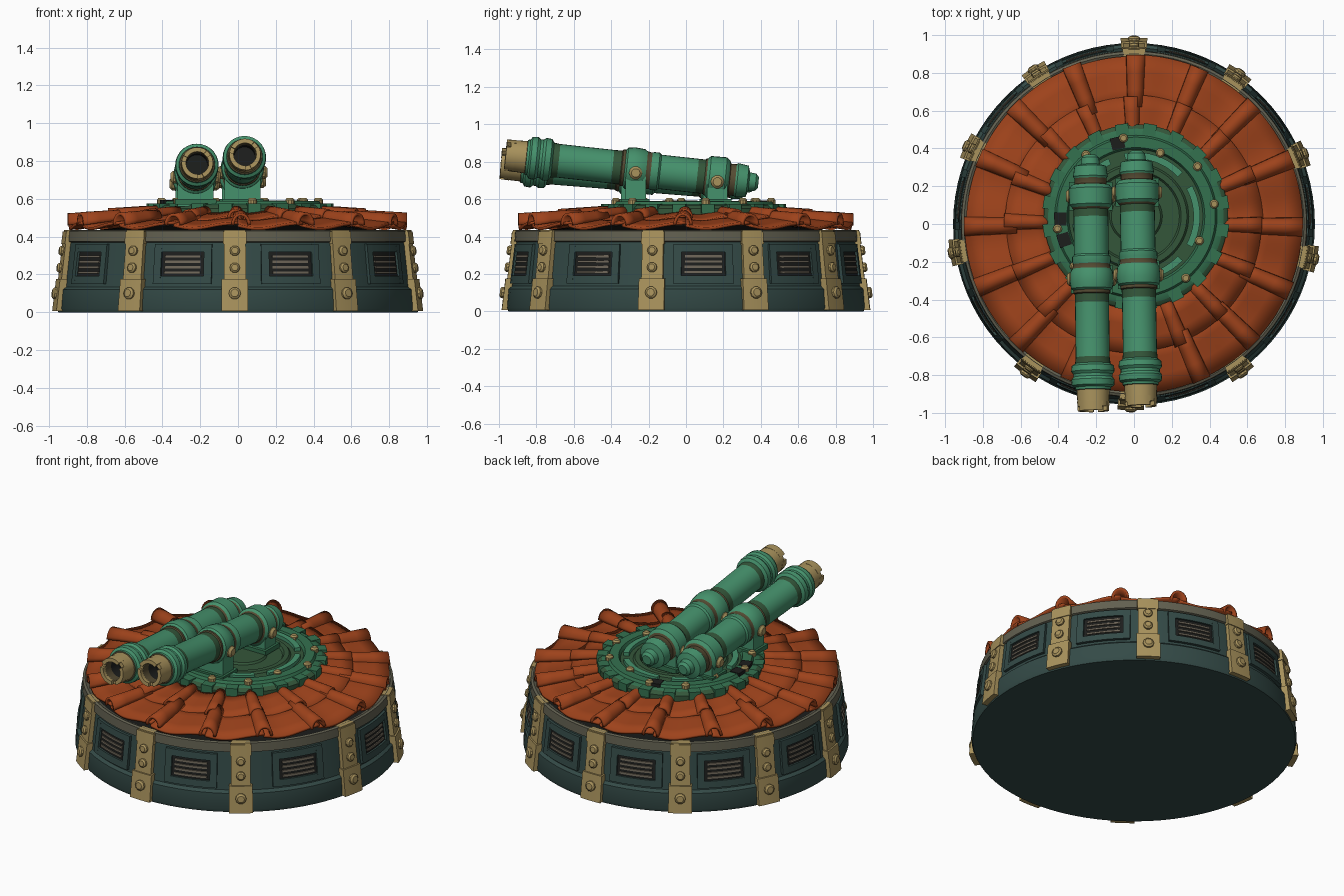
import bpy, bmesh, math, random
from mathutils import Matrix, Vector

if "Cube" in bpy.data.objects:
    bpy.data.objects.remove(bpy.data.objects["Cube"])

random.seed(4)
TAU = 2 * math.pi
COLOURS = {
    "dark_teal": (0.034, 0.069, 0.063), "roof_orange": (0.34, 0.055, 0.011),
    "brass_tan": (0.392, 0.287, 0.107), "rim_grey": (0.122, 0.117, 0.08),
    "barrel_green": (0.06, 0.285, 0.15), "ring_green": (0.034, 0.165, 0.078),
    "moss_green": (0.034, 0.093, 0.042), "soot_black": (0.012, 0.013, 0.012),
    "slat_grey": (0.156, 0.133, 0.098), "band_brown": (0.089, 0.069, 0.032)}
MATS = []
for name, c in COLOURS.items():
    m = bpy.data.materials.new(name)
    m.diffuse_color = (*c, 1)
    m.use_nodes = True
    m.node_tree.nodes["Principled BSDF"].inputs["Base Color"].default_value = m.diffuse_color
    MATS.append(m)
TEAL, ORANGE, TAN, RIM, GREEN, RING, MOSS, BLACK, SLAT, BAND = range(10)


def finish(name, bm, recalc=True):
    if recalc:
        bmesh.ops.remove_doubles(bm, verts=bm.verts, dist=1e-5)
        bmesh.ops.recalc_face_normals(bm, faces=bm.faces)
    me = bpy.data.meshes.new(name)
    bm.to_mesh(me)
    bm.free()
    for m in MATS:
        me.materials.append(m)
    ob = bpy.data.objects.new(name, me)
    bpy.context.collection.objects.link(ob)
    return ob


def spin(bm, pts, n, a0=0.0, a1=TAU, M=Matrix(), closed=False):
    """Turn a (radius, height, material) profile about z; capped when it is a closed arc."""
    full = abs(a1 - a0 - TAU) < 1e-6
    cols = []
    for i in range(n if full else n + 1):
        a = a0 + (a1 - a0) * i / n
        cols.append([bm.verts.new(M @ Vector((r * math.cos(a), r * math.sin(a), z))) for r, z, _ in pts])
    k = len(pts)
    for i in range(n):
        c, d = cols[i], cols[(i + 1) % len(cols)]
        for j in range(k if closed else k - 1):
            q = (j + 1) % k
            bm.faces.new((c[j], d[j], d[q], c[q])).material_index = pts[j][2]
    if closed and not full:
        for c in (cols[0], cols[-1]):
            bm.faces.new(c).material_index = pts[0][2]


def wall(z):
    return 0.951 - 0.12 * z


def arc_block(bm, a, half, z0, z1, o0, o1, mat, n=5):
    """Curved plate hugging the sloped drum wall; half is half its width."""
    h = half / 0.93
    pts = [(wall(z0) + o0, z0, mat), (wall(z0) + o1, z0, mat),
           (wall(z1) + o1, z1, mat), (wall(z1) + o0, z1, mat)]
    spin(bm, pts, n, a - h, a + h, closed=True)


def bolt(bm, loc, normal, r, h, mat=TAN):
    M = Matrix.Translation(loc) @ Vector(normal).to_track_quat('Z', 'Y').to_matrix().to_4x4()
    spin(bm, [(r, -0.01, mat), (r, h * 0.55, mat), (r * 0.65, h, mat), (0, h, mat)], 10, M=M)


def box(bm, M, size, mat):
    r = bmesh.ops.create_cube(bm, size=1, matrix=M @ Matrix.Diagonal((*size, 1)))
    for f in {f for v in r['verts'] for f in v.link_faces}:
        f.material_index = mat


# Drum with skirt and grey rim
bm = bmesh.new()
spin(bm, [(0, 0, TEAL), (0.95, 0, TEAL), (0.958, 0.02, TEAL), (0.95, 0.12, TEAL), (0.932, 0.135, TEAL),
          (wall(0.37), 0.37, RIM), (0.918, 0.375, RIM), (0.914, 0.43, RIM), (0.9, 0.436, RIM),
          (0.87, 0.42, BLACK), (0.45, 0.47, BLACK), (0, 0.47, BLACK)], 80)
finish("drum_body", bm)

# Brass straps with bolts
STRAPS = [-91, -54, -11, 22.5, 55, 90, 123, 155, 189, 234]
bm = bmesh.new()
for deg in STRAPS:
    a = math.radians(deg)
    arc_block(bm, a, 0.067, 0.008, 0.175, -0.02, 0.036, TAN)
    arc_block(bm, a, 0.057, 0.17, 0.435, -0.02, 0.026, TAN)
    arc_block(bm, a, 0.062, 0.36, 0.428, -0.02, 0.031, TAN)
    d = Vector((math.cos(a), math.sin(a), 0))
    for z, o, r in ((0.1, 0.036, 0.032), (0.235, 0.026, 0.027), (0.325, 0.026, 0.027)):
        bolt(bm, d * (wall(z) + o) + Vector((0, 0, z)), (d.x, d.y, 0.12), r, 0.02)
finish("straps", bm)

# Louvred windows between the straps
bm = bmesh.new()
for i, deg in enumerate(STRAPS):
    a = math.radians((deg + (STRAPS + [269])[i + 1]) / 2)
    arc_block(bm, a, 0.125, 0.185, 0.325, -0.01, 0.004, BLACK)
    for z0, z1 in ((0.15, 0.192), (0.318, 0.36)):
        arc_block(bm, a, 0.16, z0, z1, -0.01, 0.016, TEAL)
    for s in (-1, 1):
        arc_block(bm, a + s * 0.15, 0.021, 0.15, 0.36, -0.01, 0.016, TEAL, 2)
    for k in range(4):
        z = 0.205 + 0.028 * k
        arc_block(bm, a, 0.1, z, z + 0.012, -0.01, 0.011, SLAT)
finish("louvre_windows", bm)

# Roof tiles: two overlapping rows of curved pans and half-round ridges
SECTORS = 16
STEP = TAU / SECTORS


def sheet(bm, nx, ny, f):
    g = [[bm.verts.new(f(i / nx, j / ny)) for j in range(ny + 1)] for i in range(nx + 1)]
    for i in range(nx):
        for j in range(ny):
            bm.faces.new((g[i][j], g[i][j + 1], g[i + 1][j + 1], g[i + 1][j])).material_index = ORANGE


def roof_z(r):
    return 0.52 - (r - 0.45) * 0.13


def tile_row(name, r0, r1, lift, w0, w1, high):
    bm = bmesh.new()
    for s in range(SECTORS):
        a = math.pi / 2 + s * STEP + random.uniform(-0.02, 0.02)
        b, e1 = math.pi / 2 + s * STEP, r1 + random.uniform(-0.008, 0.004)

        def pan(u, v):
            r, t = r0 + (e1 - r0) * v, b + u * STEP
            wave = 0.012 * u - 0.016 * math.sin(math.pi * u) - 0.008 * math.sin(TAU * u)
            z = roof_z(r) + lift + wave * (0.4 + 0.6 * v)
            return Vector((r * math.cos(t), r * math.sin(t), z))
        sheet(bm, 14, 3, pan)
        e, tall = r1 + random.uniform(-0.005, 0.008), high + random.uniform(-0.004, 0.004)

        def ridge(u, v):
            r, w, p = r0 + (e - r0) * v, w0 + (w1 - w0) * v, math.pi * u
            x, y = r, -w * math.cos(p)
            z = roof_z(r) + lift - 0.005 + (0.7 + 0.3 * v) * tall * math.sin(p)
            return Vector((x * math.cos(a) - y * math.sin(a), x * math.sin(a) + y * math.cos(a), z))
        sheet(bm, 10, 3, ridge)
    ob = finish(name, bm, False)
    m = ob.modifiers.new("thickness", 'SOLIDIFY')
    m.thickness, m.offset = 0.016, -1


tile_row("roof_tiles_outer", 0.62, 0.895, 0.005, 0.042, 0.052, 0.065)
tile_row("roof_tiles_inner", 0.45, 0.68, 0.014, 0.034, 0.045, 0.05)

# Turntable ring with stepped well
C = Matrix.Translation((0.01, 0.04, 0))
bm = bmesh.new()
spin(bm, [(0.488, 0.48, MOSS), (0.488, 0.55, MOSS), (0.465, 0.568, RING), (0.43, 0.572, RING), (0.42, 0.588, RING),
          (0.365, 0.588, RING), (0.355, 0.568, MOSS), (0.28, 0.568, MOSS), (0.27, 0.58, MOSS), (0.24, 0.58, MOSS),
          (0.23, 0.565, MOSS), (0.14, 0.565, MOSS), (0.13, 0.576, MOSS), (0, 0.576, MOSS)], 64, M=C)
for i in range(20):
    M = C @ Matrix.Rotation((i + 0.5) * TAU / 20, 4, 'Z')
    box(bm, M @ Matrix.Translation((0.465, 0, 0.55)), (0.06, 0.07, 0.05), RING)
for deg in (104, 198, 182):
    M = C @ Matrix.Rotation(math.radians(deg), 4, 'Z')
    box(bm, M @ Matrix.Translation((0.4, 0, 0.575)), (0.065, 0.07, 0.036), BLACK)
for i in range(5):
    a = i * TAU / 5 - 0.5
    spin(bm, [(0.305, 0.56, GREEN), (0.34, 0.56, GREEN), (0.34, 0.59, GREEN), (0.305, 0.59, GREEN)],
         10, a, a + 1.0, C, True)
for i in range(12):
    a = (i + 0.3) * TAU / 12
    r = (0.42, 0.42, 0.36)[i % 3]
    bolt(bm, C @ Vector((r * math.cos(a), r * math.sin(a), 0.583)), (0, 0, 1), 0.024, 0.022)
finish("turntable_ring", bm)

# Twin barrels: profile runs from muzzle to breech
BARREL = [(0, 0.16, BLACK), (0.056, 0.16, BLACK), (0.058, 0.08, BAND), (0.06, 0.022, TAN), (0.083, 0.022, TAN),
          (0.087, 0.11, BAND),
          (0.094, 0.112, GREEN), (0.096, 0.125, GREEN), (0.112, 0.135, GREEN), (0.115, 0.165, GREEN),
          (0.104, 0.18, GREEN), (0.104, 0.195, GREEN), (0.115, 0.21, GREEN), (0.112, 0.24, GREEN),
          (0.094, 0.252, MOSS), (0.09, 0.285, GREEN), (0.09, 0.575, MOSS), (0.091, 0.62, BAND),
          (0.098, 0.625, BAND), (0.098, 0.64, GREEN), (0.11, 0.65, GREEN), (0.116, 0.685, GREEN),
          (0.112, 0.74, GREEN), (0.102, 0.755, BAND), (0.098, 0.78, GREEN), (0.102, 0.79, GREEN),
          (0.102, 0.82, GREEN), (0.092, 0.83, GREEN), (0.092, 1.03, MOSS), (0.092, 1.07, BAND),
          (0.1, 1.08, GREEN), (0.114, 1.095, GREEN), (0.116, 1.18, GREEN), (0.1, 1.2, BAND), (0.085, 1.205, BAND),
          (0.085, 1.235, GREEN), (0.092, 1.245, GREEN), (0.084, 1.3, GREEN), (0.05, 1.31, GREEN),
          (0.046, 1.345, GREEN), (0.03, 1.36, GREEN), (0, 1.36, BLACK)]
for side, P, Q in (("left", (-0.215, -0.99, 0.79), (-0.232, 0.36, 0.682)),
                   ("right", (0.037, -0.965, 0.836), (0.012, 0.39, 0.688))):
    P, Q = Vector(P), Vector(Q)
    axis = (Q - P).normalized()
    M = Matrix.Translation(P) @ axis.to_track_quat('Z', 'Y').to_matrix().to_4x4()
    bm = bmesh.new()
    spin(bm, BARREL, 28, M=M)
    finish(side + "_barrel", bm)
    # Crown lugs on the muzzle
    bm = bmesh.new()
    for i in range(3):
        a = i * TAU / 3 + 0.5
        spin(bm, [(0.06, 0.0, TAN), (0.083, 0.0, TAN), (0.086, 0.05, TAN), (0.06, 0.05, TAN)],
             8, a, a + 1.7, M, True)
    finish(side + "_muzzle_crown", bm)
    # Yokes under the barrel and trunnion bolts on its cheeks
    bm = bmesh.new()
    for t, w in ((0.7, 0.19), (1.14, 0.2)):
        c = P + axis * t
        h = c.z - 0.56
        box(bm, Matrix.Translation((c.x, c.y, 0.56 + h / 2)), (w, 0.11, h), GREEN)
        box(bm, Matrix.Translation((c.x, c.y, 0.585)), (w + 0.03, 0.15, 0.03), RING)
        for s in (-1, 1):
            bolt(bm, c + Vector((s * 0.102, 0, -0.02)), (s, 0, 0), 0.036, 0.03)
    finish(side + "_yokes", bm)

# Smooth shading with sharp edges kept
for ob in bpy.context.scene.objects:
    ob.select_set(True)
    bpy.context.view_layer.objects.active = ob
bpy.ops.object.shade_smooth_by_angle(angle=math.radians(35))
